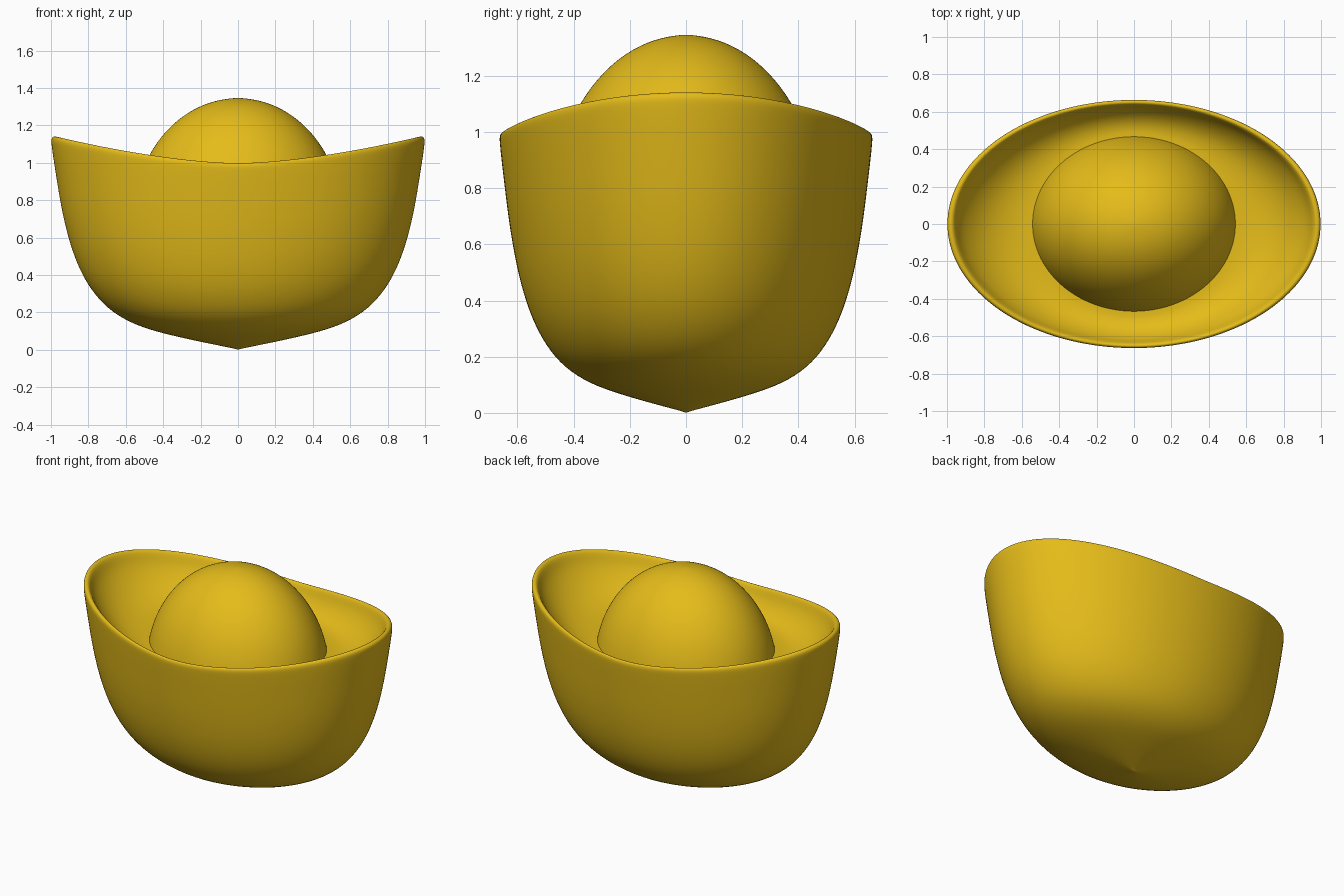
import bpy, bmesh
from math import cos, sin, pi, sqrt

if "Cube" in bpy.data.objects:
    bpy.data.objects.remove(bpy.data.objects["Cube"])

SEGS = 48
gold = bpy.data.materials.new("gold")
gold.diffuse_color = (0.78, 0.50, 0.01, 1)
gold.use_nodes = True
gold.node_tree.nodes["Principled BSDF"].inputs["Base Color"].default_value = gold.diffuse_color


def rim_height(c):
    return 0.995 + 0.145 * abs(c) ** 1.6


def loft(name, rings, tip_start=None, tip_end=None):
    """Bridge elliptical rings (rx, ry, z(cos)) and close the ends with poles."""
    bm = bmesh.new()
    loops = []
    for rx, ry, zf in rings:
        loops.append([bm.verts.new((rx * cos(2 * pi * i / SEGS),
                                    ry * sin(2 * pi * i / SEGS),
                                    zf(cos(2 * pi * i / SEGS)))) for i in range(SEGS)])
    for a, b in zip(loops, loops[1:]):
        for i in range(SEGS):
            j = (i + 1) % SEGS
            bm.faces.new((a[i], a[j], b[j], b[i]))
    for loop, z in ((loops[0], tip_start), (loops[-1], tip_end)):
        if z is not None:
            v = bm.verts.new((0, 0, z))
            for i in range(SEGS):
                bm.faces.new((loop[i], loop[(i + 1) % SEGS], v))
    bmesh.ops.recalc_face_normals(bm, faces=bm.faces)
    if tip_start is None:
        # open cap: make the normals point up
        if sum(f.normal.z for f in bm.faces) < 0:
            bmesh.ops.reverse_faces(bm, faces=bm.faces)
    me = bpy.data.meshes.new(name)
    bm.to_mesh(me)
    bm.free()
    for p in me.polygons:
        p.use_smooth = True
    me.materials.append(gold)
    ob = bpy.data.objects.new(name, me)
    bpy.context.collection.objects.link(ob)
    sub = ob.modifiers.new("smooth", 'SUBSURF')
    sub.levels = sub.render_levels = 2
    return ob


# Boat-shaped bowl: outer wall and rounded rim (radius fraction, height fraction)
outer = [(0.02, 0.006), (0.2, 0.037), (0.4, 0.076), (0.55, 0.115), (0.68, 0.178),
         (0.77, 0.26), (0.835, 0.35), (0.885, 0.455), (0.92, 0.56), (0.95, 0.68),
         (0.972, 0.80), (0.99, 0.90), (1.0, 0.965), (1.001, 0.985), (0.995, 1.0),
         (0.977, 1.003), (0.96, 0.992)]
rings = [(f, 0.665 * f, lambda c, p=p: p * rim_height(c)) for f, p in outer]

# Concave inside, from the rim down to the floor around the dome
FLOOR = 0.85
for t, s in [(0.03, 0.85), (0.12, 0.66), (0.28, 0.42), (0.5, 0.2), (0.75, 0.06), (1, 0), (1.2, 0)]:
    rings.append((0.95 + (0.59 - 0.95) * t, 0.63 + (0.50 - 0.63) * t,
                  lambda c, s=s: FLOOR + s * (0.98 * rim_height(c) - FLOOR)))
loft("ingot_body", rings, tip_start=0.0, tip_end=FLOOR)

# Egg-shaped dome rising from the floor
dome = []
for k in range(12):
    a = (0.2 + 0.76 * k / 11 * (pi / 2 - 0.2) / 0.76 * 0.96)
    dome.append((0.56 * cos(a), 0.482 * cos(a), lambda c, a=a: 0.70 + 0.646 * sin(a)))
loft("center_dome", dome, tip_end=1.346)
